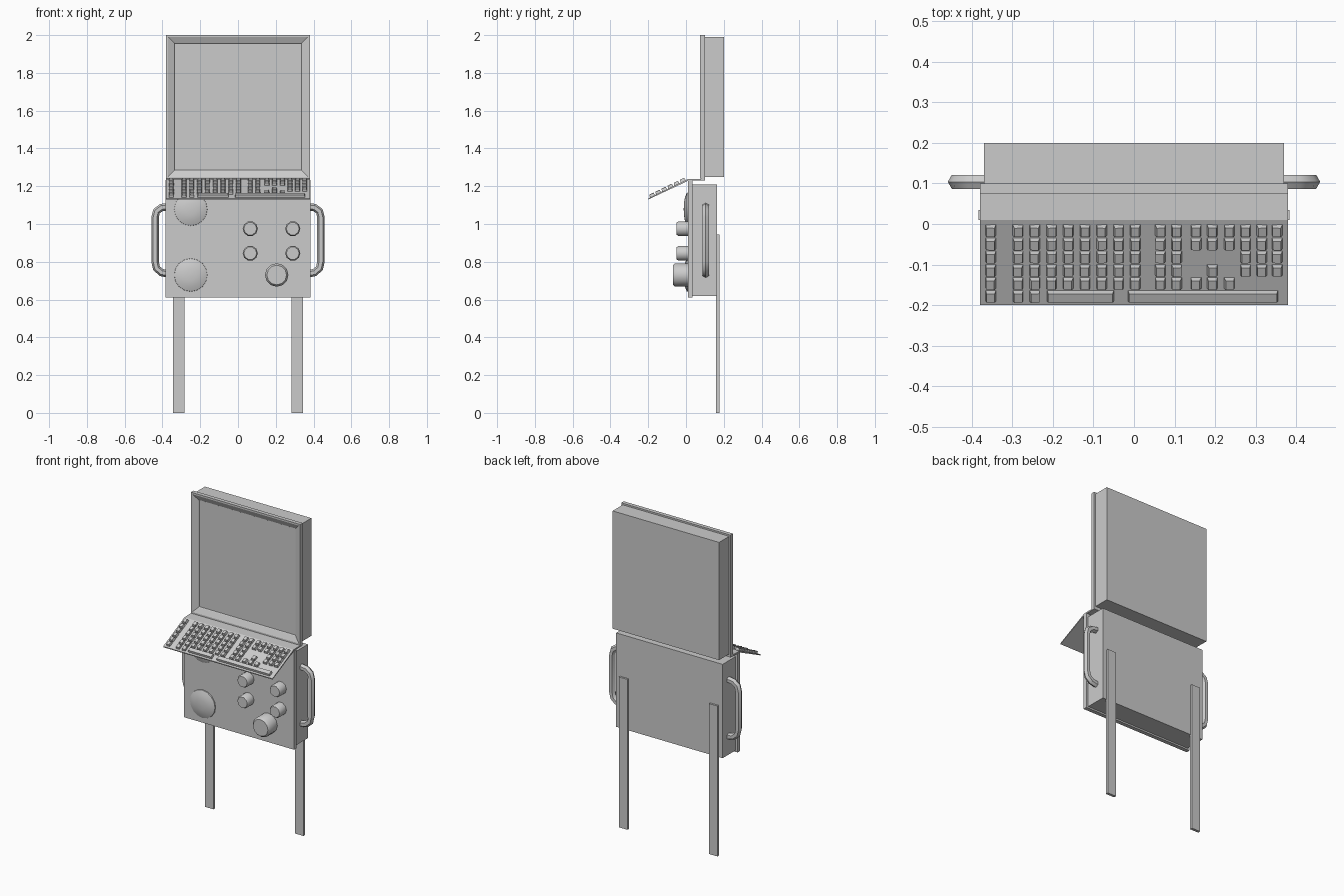
import bpy, bmesh, math, random
from mathutils import Vector, Matrix

if "Cube" in bpy.data.objects:
    bpy.data.objects.remove(bpy.data.objects["Cube"])

random.seed(4)


def make(name, bm, smooth=False):
    bmesh.ops.recalc_face_normals(bm, faces=bm.faces)
    me = bpy.data.meshes.new(name)
    bm.to_mesh(me)
    bm.free()
    ob = bpy.data.objects.new(name, me)
    bpy.context.collection.objects.link(ob)
    if smooth:
        bpy.ops.object.select_all(action='DESELECT')
        ob.select_set(True)
        bpy.context.view_layer.objects.active = ob
        bpy.ops.object.shade_smooth_by_angle(angle=math.radians(50))
    return ob


def add_box(bm, lo, hi):
    lo, hi = Vector(lo), Vector(hi)
    mat = Matrix.Translation((lo + hi) / 2) @ Matrix.Diagonal((*(hi - lo), 1))
    return bmesh.ops.create_cube(bm, size=1, matrix=mat)['verts']


def box(name, lo, hi):
    bm = bmesh.new()
    add_box(bm, lo, hi)
    return make(name, bm)


def rings(name, loops, smooth=False):
    """Skin a list of equally sized point loops and cap both ends."""
    bm = bmesh.new()
    vs = [[bm.verts.new(p) for p in loop] for loop in loops]
    n = len(vs[0])
    for a, b in zip(vs, vs[1:]):
        for i in range(n):
            bm.faces.new((a[i], a[(i + 1) % n], b[(i + 1) % n], b[i]))
    bm.faces.new(vs[0])
    bm.faces.new(vs[-1])
    return make(name, bm, smooth)


def dial(name, x, z, profile, sides):
    """Round control facing -y; profile is (radius, y)."""
    return rings(name, [[(x + r * math.cos(2 * math.pi * i / sides), y,
                          z + r * math.sin(2 * math.pi * i / sides))
                         for i in range(sides)] for r, y in profile], True)


# Monitor: rear casing and front bezel with a sloped recess around the screen
box("monitor_casing", (-.37, .10, 1.25), (.37, .20, 1.99))


def square(h, y):
    return [(-h, y, 1.62 - h), (h, y, 1.62 - h), (h, y, 1.62 + h), (-h, y, 1.62 + h)]


rings("monitor_bezel", [square(.38, .10), square(.38, .075), square(.37, .075),
                        square(.338, .090), square(.335, .095)])

# Control cabinet and front panel
box("cabinet", (-.37, .035, .62), (.37, .165, 1.21))
box("front_panel", (-.383, .01, .61), (.383, .035, 1.232))

# Folded sheet: flat shelf under the screen and sloping keyboard tray
fold = [(.10, 1.240), (.01, 1.238), (-.20, 1.136), (-.199, 1.130),
        (.012, 1.229), (.10, 1.231)]
rings("keyboard_tray", [[(x, y, z) for y, z in fold] for x in (-.38, .38)])

# Keys: laid out by top-view x and row, tapered and slightly uneven
slope = math.atan2(.102, .21)
row_y = [-.015, -.048, -.080, -.113, -.145, -.177]
block = [-.286 + .0413 * i for i in range(8)]
pad = [.153, .193, .235, .275, .315, .353]
keys = [(-.353, r, .026) for r in range(6)]
keys += [(x, r, .026) for x in block for r in range(5)]
keys += [(x, r, .026) for x in (.065, .105) for r in range(5)]
keys += [(x, r, .026) for x in pad for r in (0, 1)]
keys += [(x, r, .026) for x in pad[3:] for r in (2, 3)]
keys += [(x, 4, .026) for x in pad[:3]]
keys += [(.193, 3, .026), (-.286, 5, .026), (-.245, 5, .026),
         (-.132, 5, .165), (.170, 5, .370)]
bm = bmesh.new()
for x, r, w in keys:
    d = .030
    vs = add_box(bm, (-w / 2, -d / 2, -.002), (w / 2, d / 2, .014))
    for v in vs:
        if v.co.z > 0:
            v.co.x -= math.copysign(.003, v.co.x)
            v.co.y -= math.copysign(.003, v.co.y)
    tilt = random.uniform(-.12, .12) if w < .1 else 0
    y = row_y[r]
    z = 1.238 + (y - .01) * math.tan(slope)
    mat = (Matrix.Translation((x, y, z)) @ Matrix.Rotation(slope, 4, 'X')
           @ Matrix.Rotation(tilt, 4, 'Y'))
    bmesh.ops.transform(bm, matrix=mat, verts=vs)
make("keys", bm)

# Knobs and large shallow domes on the front panel
for i, (x, z) in enumerate([(.065, .975), (.29, .975), (.065, .845), (.29, .845)]):
    dial(f"small_knob_{i + 1}", x, z, [(.040, .015), (.040, -.040), (.034, -.050)], 10)
dial("large_knob", .205, .73, [(.062, .015), (.062, -.058), (.052, -.070)], 12)
for label, z in (("lower", .73), ("upper", 1.078)):
    dial(f"{label}_dome", -.25, z, [(.088, .012), (.087, .004), (.062, -.006),
                                    (.030, -.011), (.004, -.012)], 16)

# Side handles: six-sided tube swept along a bent path, one each side
path = [(.365, 1.092), (.405, 1.087), (.431, 1.068), (.439, 1.035),
        (.439, .800), (.431, .765), (.405, .743), (.365, .735)]
for label, s in (("left", -1), ("right", 1)):
    loops = []
    for i, (px, pz) in enumerate(path):
        a, b = path[max(i - 1, 0)], path[min(i + 1, len(path) - 1)]
        t = Vector((b[0] - a[0], 0, b[1] - a[1])).normalized()
        side = t.cross(Vector((0, 1, 0)))
        loop = []
        for k in range(6):
            ang = math.pi * k / 3
            p = (Vector((px, .104, pz)) + side * .020 * math.cos(ang)
                 + Vector((0, .020 * math.sin(ang), 0)))
            loop.append((s * p.x, p.y, p.z))
        loops.append(loop)
    rings(f"{label}_handle", loops, True)

# Flat legs bolted to the cabinet back
for label, s in (("left", -1), ("right", 1)):
    box(f"{label}_leg", (s * .313 - .03, .160, 0), (s * .313 + .03, .177, .945))
